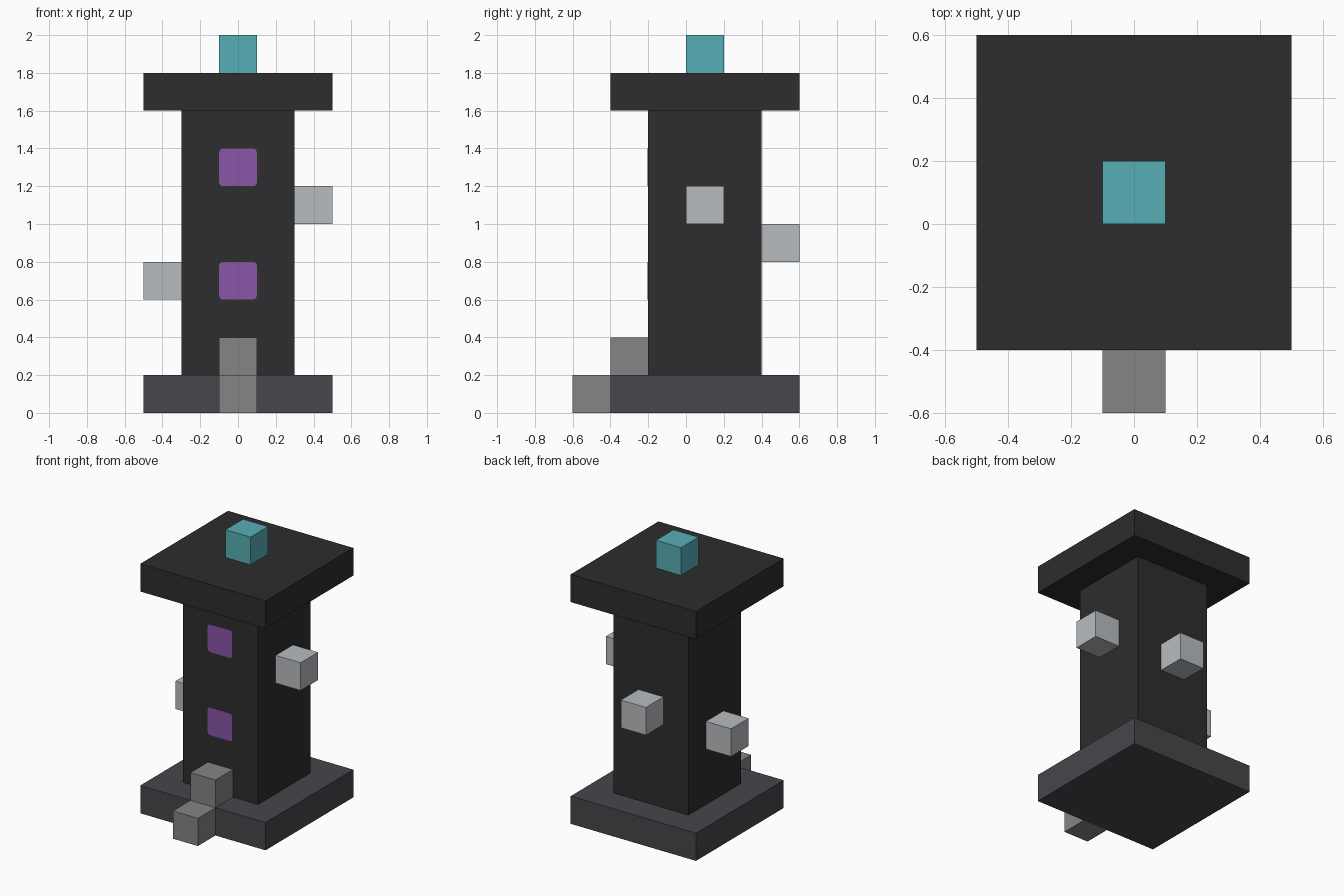
import bpy
import bmesh
from mathutils import Vector

if "Cube" in bpy.data.objects:
    bpy.data.objects.remove(bpy.data.objects["Cube"], do_unlink=True)


def material(name, rgb):
    """Flat material from display colour values, converted to linear."""
    linear = [((c / 255 + 0.055) / 1.055) ** 2.4 for c in rgb]
    mat = bpy.data.materials.new(name)
    mat.use_nodes = True
    mat.diffuse_color = (*linear, 1)
    bsdf = mat.node_tree.nodes["Principled BSDF"]
    bsdf.inputs["Base Color"].default_value = (*linear, 1)
    return mat


charcoal = material("charcoal", (45, 45, 45))
slate = material("slate", (71, 70, 75))
stone = material("stone_grey", (133, 133, 133))
pale = material("pale_grey", (184, 188, 191))
purple = material("purple", (137, 86, 166))
teal = material("teal", (87, 175, 182))

UNIT = 0.2    # edge of one small block
MID = 0.1     # y of the tower axis


def box(name, centre, size, mat, corner=0):
    """Box centred at a point; corner rounds the edges that run along y."""
    bm = bmesh.new()
    bmesh.ops.create_cube(bm, size=1)
    bmesh.ops.scale(bm, vec=Vector(size), verts=bm.verts)
    if corner:
        edges = [e for e in bm.edges
                 if abs(e.verts[0].co.y - e.verts[1].co.y) > size[1] / 2]
        bmesh.ops.bevel(bm, geom=edges, offset=corner, segments=2,
                        profile=0.5, affect='EDGES')
    mesh = bpy.data.meshes.new(name)
    bm.to_mesh(mesh)
    bm.free()
    mesh.materials.append(mat)
    obj = bpy.data.objects.new(name, mesh)
    obj.location = centre
    bpy.context.collection.objects.link(obj)
    return obj


def block(name, x, y, z, mat):
    return box(name, (x, y, z), (UNIT, UNIT, UNIT), mat)


# Tower body
box("base_slab", (0, MID, 0.1), (1, 1, UNIT), slate)
box("shaft", (0, MID, 0.9), (0.6, 0.6, 1.4), charcoal)
box("top_slab", (0, MID, 1.7), (1, 1, UNIT), charcoal)
block("beacon", 0, MID, 1.9, teal)

# Front steps
block("lower_step", 0, -0.5, 0.1, stone)
block("upper_step", 0, -0.3, 0.3, stone)

# Blocks projecting from the sides and back
block("left_block", 0.4, MID, 1.1, pale)
block("right_block", -0.4, MID, 0.7, pale)
block("back_block", 0, 0.5, 0.9, pale)

# Rounded window plates on the front
for name, z in (("lower_window", 0.7), ("upper_window", 1.3)):
    box(name, (0, -0.2, z), (UNIT, 0.006, UNIT), purple, corner=0.02)
